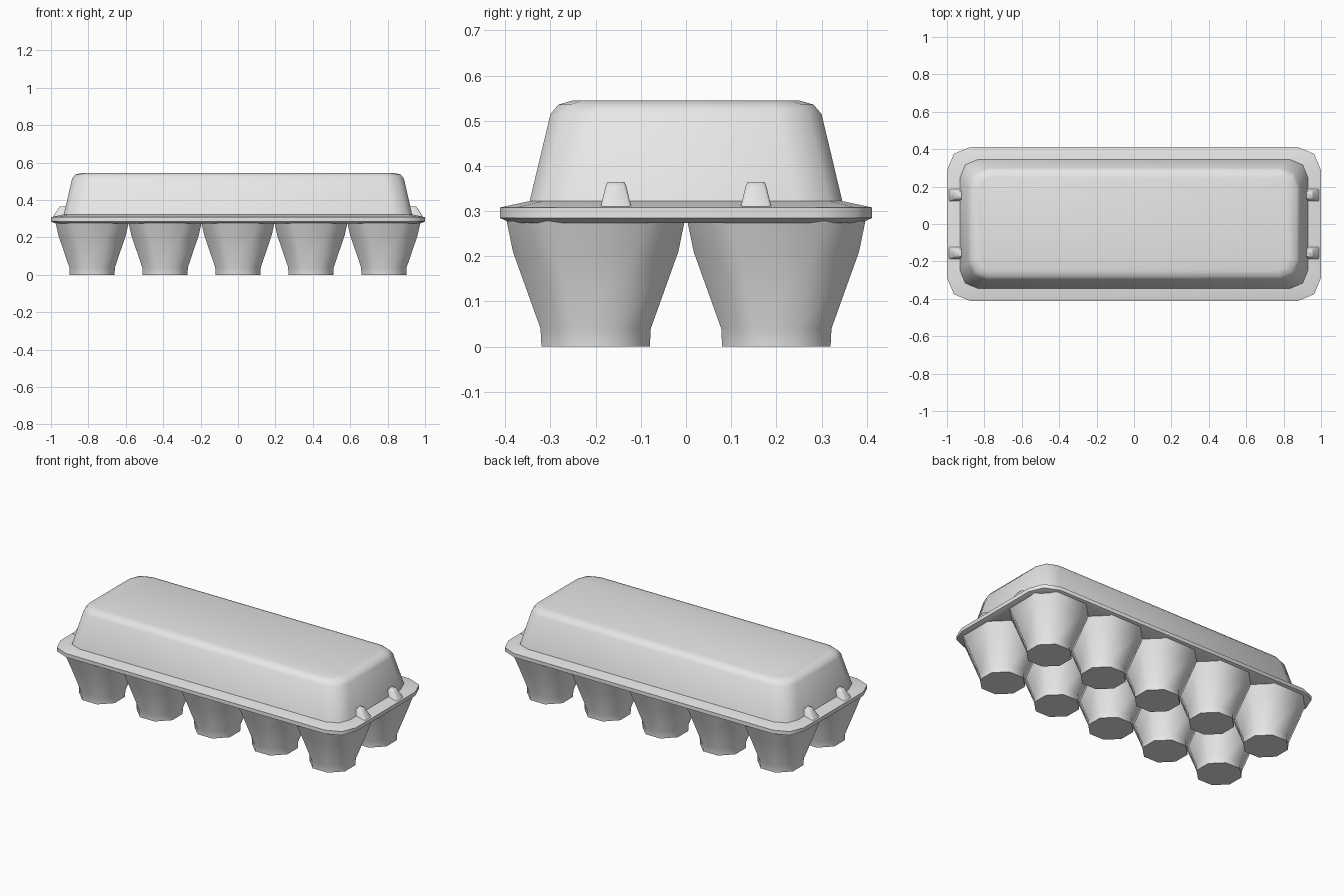
import bpy, bmesh, math

cube = bpy.data.objects.get("Cube")
if cube:
    bpy.data.objects.remove(cube, do_unlink=True)

pulp = bpy.data.materials.new("grey_pulp")
pulp.use_nodes = True
pulp.diffuse_color = (0.8, 0.8, 0.8, 1)
pulp.node_tree.nodes["Principled BSDF"].inputs["Base Color"].default_value = (0.8, 0.8, 0.8, 1)


def outline(hx, hy, r, segs):
    """Rectangle of half sizes hx, hy with rounded corners of radius r."""
    pts = []
    for i, (sx, sy) in enumerate([(1, 1), (-1, 1), (-1, -1), (1, -1)]):
        for k in range(segs + 1):
            a = math.pi / 2 * (i + k / segs)
            pts.append((sx * (hx - r) + r * math.cos(a), sy * (hy - r) + r * math.sin(a)))
    return pts


def loft(name, rings, segs, cx=0, cy=0):
    """Closed solid through rings given as (z, half x, half y, corner radius, x shift)."""
    bm = bmesh.new()
    loops = []
    for z, hx, hy, r, *shift in rings:
        dx = cx + (shift[0] if shift else 0)
        loops.append([bm.verts.new((dx + x, cy + y, z)) for x, y in outline(hx, hy, r, segs)])
    for low, high in zip(loops, loops[1:]):
        n = len(low)
        for i in range(n):
            j = (i + 1) % n
            bm.faces.new((low[i], low[j], high[j], high[i]))
    bm.faces.new(loops[0][::-1])
    bm.faces.new(loops[-1])
    bmesh.ops.recalc_face_normals(bm, faces=bm.faces)
    mesh = bpy.data.meshes.new(name)
    bm.to_mesh(mesh)
    bm.free()
    mesh.materials.append(pulp)
    obj = bpy.data.objects.new(name, mesh)
    bpy.context.collection.objects.link(obj)
    bpy.ops.object.select_all(action='DESELECT')
    obj.select_set(True)
    bpy.context.view_layer.objects.active = obj
    bpy.ops.object.shade_smooth_by_angle(angle=math.radians(50))
    return obj


# Egg cups: octagonal feet flaring to chamfered squares
for row, cy in (("front", -0.2), ("back", 0.2)):
    for i in range(5):
        loft(f"{row}_cup_{i + 1}",
             [(0, 0.12, 0.12, 0.07), (0.04, 0.122, 0.122, 0.071),
              (0.21, 0.18, 0.183, 0.1), (0.278, 0.195, 0.197, 0.09)],
             1, (i - 2) * 0.39, cy)

# Rim flange around the tray
loft("rim", [(0.274, 0.975, 0.388, 0.115), (0.285, 1.0, 0.412, 0.125),
             (0.308, 1.0, 0.412, 0.125), (0.322, 0.935, 0.347, 0.1)], 2)

# Domed lid
loft("lid", [(0.318, 0.932, 0.347, 0.1), (0.515, 0.887, 0.3, 0.1),
             (0.536, 0.87, 0.282, 0.09), (0.545, 0.83, 0.25, 0.07)], 2)

# Locking tabs at both ends
for side, s in (("left", 1), ("right", -1)):
    for end, cy in (("front", -0.155), ("back", 0.155)):
        loft(f"{side}_{end}_tab",
             [(0.305, 0.045, 0.035, 0.006), (0.355, 0.027, 0.023, 0.006, -s * 0.015),
              (0.364, 0.022, 0.019, 0.006, -s * 0.017)], 1, s * 0.948, cy)
